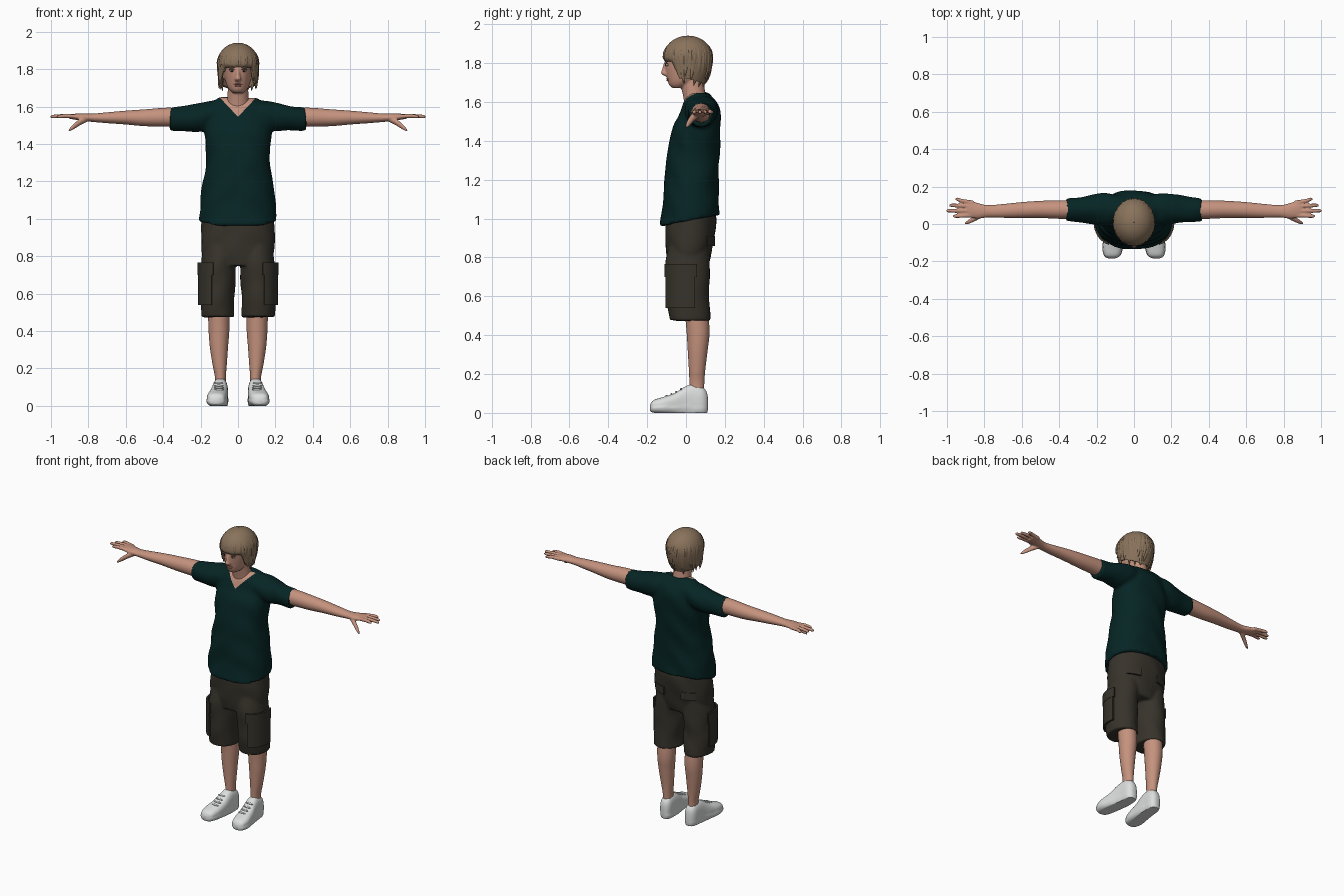
import bpy, bmesh, math, random
from math import sin, cos, pi
from mathutils import Vector, Matrix

random.seed(4)
cube = bpy.data.objects.get("Cube")
if cube:
    bpy.data.objects.remove(cube)


def material(name, *rgb):
    m = bpy.data.materials.new(name)
    m.use_nodes = True
    m.diffuse_color = (*rgb, 1)
    m.node_tree.nodes["Principled BSDF"].inputs["Base Color"].default_value = (*rgb, 1)
    return m


SKIN = material("skin", .56, .29, .21)
SHIRT = material("dark_teal_cloth", .002, .018, .018)
SHORTS = material("dark_olive_cloth", .038, .033, .024)
HAIR = material("light_brown_hair", .25, .17, .105)
WHITE = material("shoe_white", .72, .73, .73)
GREY = material("shoe_grey", .13, .14, .14)
LIPS = material("lips", .42, .16, .13)
EYE = material("eye_white", .6, .55, .5)
DARK = material("dark_iris", .03, .018, .012)


def surface(bm, fn, nu, nv, closed):
    """Quad surface through fn(u, v); u may wrap round. Returns the rows."""
    rows = [[bm.verts.new(fn(i / nu, j / nv)) for i in range(nu + (not closed))]
            for j in range(nv + 1)]
    for lo, hi in zip(rows, rows[1:]):
        for i in range(nu):
            k = (i + 1) % len(lo)
            bm.faces.new((lo[i], lo[k], hi[k], hi[i]))
    return rows


def spline(stations, t):
    """Smooth curve through tuples."""
    n = len(stations) - 1
    i = min(int(t * n), n - 1)
    f = t * n - i
    a, b, c, d = (stations[max(0, min(n, k))] for k in range(i - 1, i + 3))
    return [.5 * (2*q + (r - p)*f + (2*p - 5*q + 4*r - s)*f*f + (3*q - p - 3*r + s)*f**3)
            for p, q, r, s in zip(a, b, c, d)]


def loft(bm, axis, stations, side=1, power=1.0, nu=32):
    """Capped tube; each station is position, two centre and two radius values."""
    def point(u, v):
        p, a, b, ra, rb = spline(stations, v)
        c, s = cos(2 * pi * u), sin(2 * pi * u)
        a += ra * math.copysign(abs(c) ** power, c)
        b += rb * math.copysign(abs(s) ** power, s)
        x, y, z = {"x": (p, a, b), "y": (a, p, b), "z": (a, b, p)}[axis]
        return Vector((x * side, y, z))
    rows = surface(bm, point, nu, 5 * (len(stations) - 1), True)
    bm.faces.new(rows[0])
    bm.faces.new(rows[-1])


def ball(bm, centre, radii):
    bmesh.ops.create_uvsphere(bm, u_segments=20, v_segments=12, radius=1,
                              matrix=Matrix.Translation(centre) @ Matrix.Diagonal((*radii, 1)))


def bake(ob, mats):
    """Turn modifiers and curves into a plain smooth mesh object."""
    bpy.context.view_layer.update()
    dg = bpy.context.evaluated_depsgraph_get()
    me = bpy.data.meshes.new_from_object(ob.evaluated_get(dg))
    name = ob.name
    bpy.data.objects.remove(ob)
    me.materials.clear()
    for m in mats:
        me.materials.append(m)
    me.shade_smooth()
    me.set_sharp_from_angle(angle=0.9)
    new = bpy.data.objects.new(name, me)
    bpy.context.collection.objects.link(new)
    new.name = name
    return new


def finish(bm, name, *mats, voxel=0, smooth=3, mirror=False, thick=0):
    bmesh.ops.recalc_face_normals(bm, faces=bm.faces)
    me = bpy.data.meshes.new(name)
    bm.to_mesh(me)
    bm.free()
    ob = bpy.data.objects.new(name, me)
    bpy.context.collection.objects.link(ob)
    if voxel:
        mod = ob.modifiers.new("fuse", "REMESH")
        mod.mode, mod.voxel_size = "VOXEL", voxel
        mod = ob.modifiers.new("soften", "SMOOTH")
        mod.factor, mod.iterations = .5, smooth
    if thick:
        mod = ob.modifiers.new("thickness", "SOLIDIFY")
        mod.thickness, mod.offset = thick, 0
    if mirror:
        ob.modifiers.new("mirror", "MIRROR")
    return bake(ob, mats)


def wrinkle(ob, amount):
    for v in ob.data.vertices:
        x, y, z = v.co
        v.co += v.normal * amount * sin(34 * z + 3 * sin(9 * x + 4) + 2.5 * sin(14 * y)) * sin(11 * x + 9 * y + 1)


# Shirt: torso and sleeves fused, hem lower at the front
bm = bmesh.new()
loft(bm, "z", [(.99, 0, .018, .207, .155), (1.1, 0, .025, .2, .143), (1.2, 0, .028, .187, .14),
               (1.3, 0, .035, .17, .136), (1.4, 0, .045, .174, .131), (1.48, 0, .058, .182, .12),
               (1.56, 0, .074, .175, .1), (1.61, 0, .075, .15, .078), (1.648, 0, .07, .1, .045)],
     power=.88, nu=48)
for v in bm.verts:
    v.co.z += .19 * (v.co.y - .02) * max(0, min(1, (1.3 - v.co.z) / .3))
for side in (1, -1):
    loft(bm, "x", [(.06, .075, 1.565, .07, .07), (.14, .08, 1.555, .087, .076),
                   (.21, .08, 1.542, .08, .076), (.28, .078, 1.538, .068, .067),
                   (.362, .078, 1.535, .06, .063)], side)
shirt = finish(bm, "shirt", SHIRT, SKIN, voxel=.01)
wrinkle(shirt, .004)

# V neckline cut into the shirt
bm = bmesh.new()
bm.from_mesh(shirt.data)
for s in (1, -1):
    near = [f for f in bm.faces if f.calc_center_median().z > 1.52 and f.calc_center_median().y < .07]
    geom = near + list({e for f in near for e in f.edges}) + list({v for f in near for v in f.verts})
    bmesh.ops.bisect_plane(bm, geom=geom, plane_co=(0, 0, 1.545), plane_no=(-1.06 * s, 0, 1))
for f in bm.faces:
    c = f.calc_center_median()
    f.material_index = int(c.y < .06 and c.z > 1.545 + 1.06 * abs(c.x))
bm.to_mesh(shirt.data)
bm.free()

# Shorts
bm = bmesh.new()
loft(bm, "z", [(.75, 0, .01, .17, .1), (.82, 0, .014, .192, .116), (.9, 0, .02, .197, .126),
               (1.0, 0, .025, .192, .13), (1.05, 0, .025, .18, .12)], power=.92, nu=48)
for side in (1, -1):
    loft(bm, "z", [(.475, .109, .02, .088, .106), (.6, .111, .01, .093, .109),
                   (.7, .107, .008, .094, .113), (.8, .1, .01, .091, .112), (.88, .095, .015, .08, .1)], side)
wrinkle(finish(bm, "shorts", SHORTS, voxel=.008), .003)


# Cargo and back pockets: curved patches lying on the cloth
def patch(bm, centre, radii, angles, heights):
    def point(u, v):
        a = math.radians(angles[0] + u * (angles[1] - angles[0]))
        return Vector((centre[0] + radii[0] * cos(a), centre[1] + radii[1] * sin(a),
                       heights[0] + v * (heights[1] - heights[0])))
    surface(bm, point, 12, 6, False)


bm = bmesh.new()
patch(bm, (.11, .01), (.098, .115), (-72, 18), (.54, .72))
patch(bm, (.108, .01), (.102, .119), (-76, 22), (.7, .765))
patch(bm, (0, .02), (.199, .129), (42, 72), (.86, .91))
finish(bm, "pockets", SHORTS, mirror=True, thick=.012)

# Lower legs
bm = bmesh.new()
loft(bm, "z", [(.07, .094, .055, .03, .036), (.15, .094, .056, .029, .038), (.22, .098, .057, .038, .042),
               (.32, .102, .06, .049, .051), (.42, .102, .062, .056, .059), (.56, .105, .05, .056, .06)])
finish(bm, "lower_legs", SKIN, mirror=True)

# Arms with hands
bm = bmesh.new()
loft(bm, "x", [(.3, .078, 1.54, .05, .05), (.38, .077, 1.543, .05, .051), (.5, .078, 1.54, .046, .045),
               (.6, .075, 1.541, .042, .037), (.7, .07, 1.54, .037, .029), (.78, .068, 1.54, .033, .022),
               (.83, .07, 1.543, .041, .02), (.88, .08, 1.546, .046, .015), (.9, .083, 1.546, .041, .011)])
for y0, y1, tip in ((.046, .042, .968), (.07, .071, 1.003), (.094, .1, .987), (.115, .132, .955)):
    loft(bm, "x", [(.86, y0, 1.546, .011, .011), (.92, (y0 + y1) / 2, 1.55, .011, .011),
                   (tip - .012, y1, 1.547, .0095, .009), (tip, y1, 1.546, .005, .005)], nu=16)
loft(bm, "x", [(.8, .06, 1.538, .018, .016), (.84, .036, 1.52, .016, .018),
               (.88, .014, 1.492, .012, .015), (.905, .002, 1.472, .006, .007)], nu=16)
finish(bm, "arms", SKIN, voxel=.005, smooth=2, mirror=True)

# Head with neck, nose and ears
bm = bmesh.new()
loft(bm, "z", [(1.672, 0, -.04, .026, .03), (1.686, 0, -.032, .043, .054), (1.71, 0, -.015, .059, .08),
               (1.75, 0, 0, .071, .104), (1.79, 0, .005, .078, .114), (1.83, 0, .01, .084, .117),
               (1.88, 0, .01, .078, .105), (1.92, 0, .01, .045, .065)])
loft(bm, "z", [(1.54, 0, .06, .072, .06), (1.62, 0, .045, .06, .058),
               (1.68, 0, .035, .055, .06), (1.74, 0, .03, .054, .06)])
loft(bm, "z", [(1.733, 0, -.1, .012, .01), (1.748, 0, -.11, .018, .019),
               (1.765, 0, -.108, .012, .016), (1.806, 0, -.101, .009, .011)], nu=16)
for s in (1, -1):
    ball(bm, (.08 * s, .01, 1.775), (.012, .02, .03))
finish(bm, "head", SKIN, voxel=.005)

# Face details
bm = bmesh.new()
ball(bm, (.031, -.096, 1.79), (.014, .009, .006))
finish(bm, "eyes", EYE, mirror=True)
bm = bmesh.new()
ball(bm, (.031, -.102, 1.79), (.006, .005, .0055))
ball(bm, (.031, -.099, 1.7965), (.016, .009, .002))
finish(bm, "irises_and_lashes", DARK, mirror=True)
bm = bmesh.new()
ball(bm, (.034, -.1, 1.808), (.02, .009, .004))
finish(bm, "eyebrows", HAIR, mirror=True)
bm = bmesh.new()
ball(bm, (0, -.092, 1.719), (.024, .01, .004))
ball(bm, (0, -.09, 1.711), (.02, .01, .005))
finish(bm, "lips", LIPS)


# Hair: a cap with a face opening, covered in tapered locks
def hair_point(a, t, grow=0.0):
    front = cos(a)
    side = max(0, min(1, (.68 - front) / .3))
    drop = .018 + side * (.09 + .03 * max(0, -front))
    if t < .5:
        r, z = sin(t * pi), 1.83 + (.105 + grow) * cos(t * pi)
    else:
        u = 2 * t - 1
        r, z = 1 - u * u * (.08 + .24 * max(0, -front)), 1.83 - u * drop
    return Vector(((.105 + grow) * r * sin(a), .01 - (.121 + grow) * r * front, z))


bm = bmesh.new()
surface(bm, lambda u, v: hair_point(2 * pi * u, .004 + .996 * v), 48, 24, True)
finish(bm, "hair_cap", HAIR, thick=.012)

cu = bpy.data.curves.new("hair_locks", "CURVE")
cu.dimensions, cu.bevel_depth, cu.bevel_resolution = "3D", 1, 2
LOCKS, STEPS = 52, 12
for i in range(LOCKS):
    a = 2 * pi * (i + random.uniform(-.3, .3)) / LOCKS
    end, twist = random.uniform(.92, 1.14), random.uniform(-.35, .35)
    flip = random.uniform(0, .03) if cos(a) < .5 else 0
    sp = cu.splines.new("POLY")
    sp.points.add(STEPS)
    for k, p in enumerate(sp.points):
        f = k / STEPS
        t = .03 + f * (end - .03)
        p.co = (*hair_point(a + twist * f * f, t, -.006 + flip * max(0, f - .7) * 2), 1)
        p.radius = .0145 * min(1, .35 + 1.6 * f) * (1 - f ** 5) + .001
locks = bpy.data.objects.new("hair_locks", cu)
bpy.context.collection.objects.link(locks)
bake(locks, [HAIR])

# Sneakers: pale sole rim, grey tread and slanted grey panels
bm = bmesh.new()
loft(bm, "y", [(-.184, .118, .026, .018, .016), (-.168, .116, .033, .042, .032), (-.12, .113, .038, .053, .043),
               (-.06, .105, .045, .05, .056), (-.01, .098, .055, .045, .077), (.03, .095, .06, .042, .086),
               (.08, .093, .058, .039, .078), (.104, .092, .052, .027, .06), (.112, .092, .048, .012, .035)],
     power=.75, nu=56)
for v in bm.verts:
    if v.co.z < .032:
        v.co.x = .105 + (v.co.x - .105) * 1.06
    v.co.z = max(v.co.z, 0)
bm.normal_update()
for f in bm.faces:
    c = f.calc_center_median()
    panel = c.z > .036 and sin(c.y * 60 + c.z * 45) > -.25 and c.z < .115
    f.material_index = int(panel or c.z < .003)
finish(bm, "sneakers", WHITE, GREY, mirror=True)
bm = bmesh.new()
for y, z in ((-.1, .087), (-.075, .096), (-.05, .107), (-.025, .122)):
    ball(bm, (.106 + y * .06, y, z), (.026, .006, .006))
finish(bm, "laces", WHITE, mirror=True)
